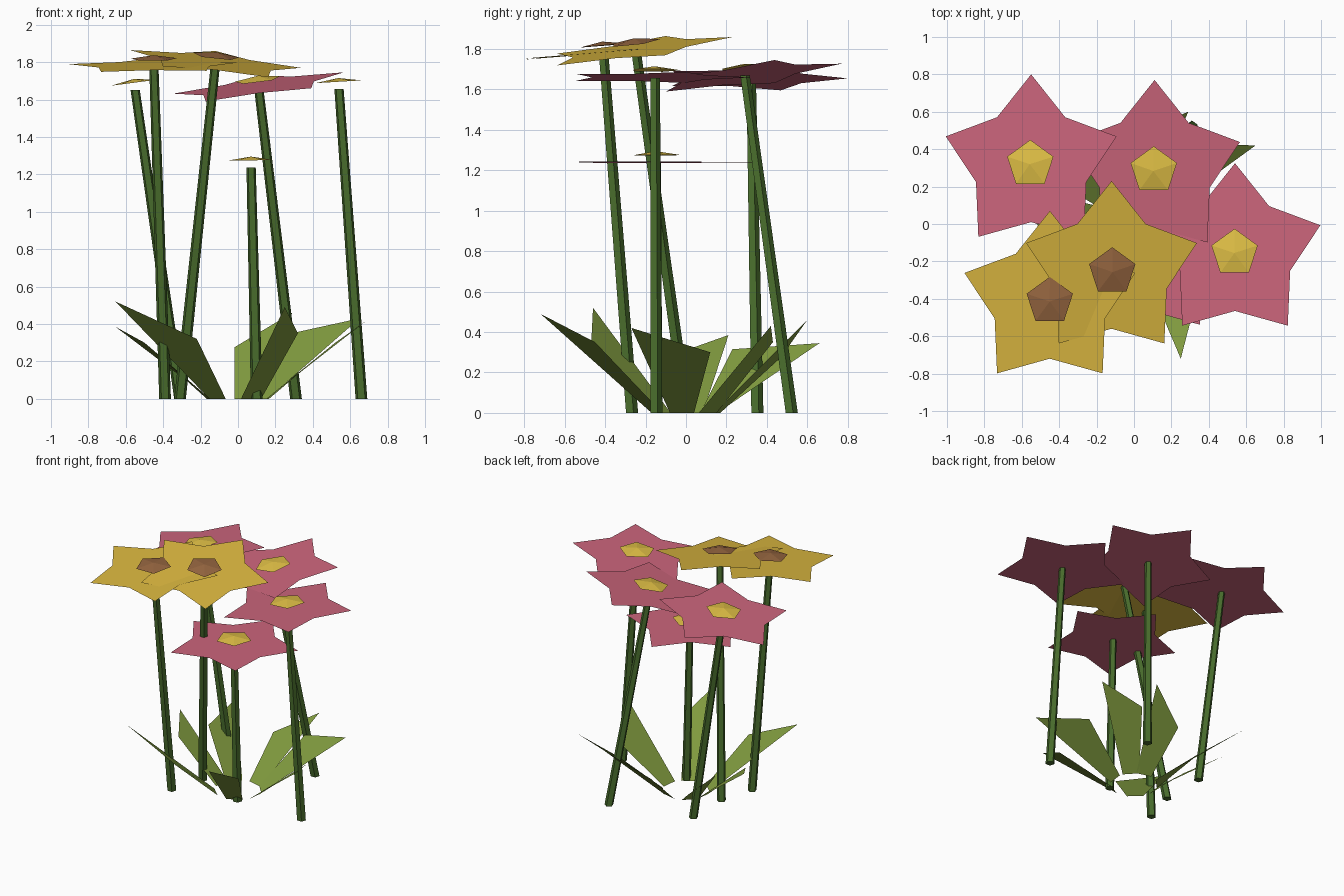
import bpy, math
from mathutils import Vector

if "Cube" in bpy.data.objects:
    bpy.data.objects.remove(bpy.data.objects["Cube"])


def material(name, rgb):
    m = bpy.data.materials.new(name)
    m.diffuse_color = (*rgb, 1)
    m.use_nodes = True
    m.node_tree.nodes["Principled BSDF"].inputs["Base Color"].default_value = m.diffuse_color
    return m


PINK = material("pink", (0.60, 0.13, 0.20))
GOLD = material("gold", (0.70, 0.47, 0.05))
BROWN = material("brown", (0.30, 0.13, 0.05))
YELLOW = material("yellow", (0.74, 0.52, 0.06))
STEM = material("stem_green", (0.065, 0.15, 0.025))
LEAF = material("leaf_green", (0.22, 0.33, 0.05))


def add(name, verts, faces, mat):
    me = bpy.data.meshes.new(name)
    me.from_pydata([tuple(v) for v in verts], [], faces)
    me.materials.append(mat)
    ob = bpy.data.objects.new(name, me)
    bpy.context.collection.objects.link(ob)
    return ob


def ring(n, radii, start=90):
    # n points around a circle, radii repeating in turn
    out = []
    for i in range(n):
        a = math.radians(start + 360 * i / n)
        r = radii[i % len(radii)]
        out.append((r * math.cos(a), r * math.sin(a)))
    return out


def flower(i, base, head, tilt, petal_mat, centre_mat):
    hx, hy, hz = head
    sx, sy = tilt

    def place(x, y, lift=0):
        return (hx + x - lift * sx, hy + y - lift * sy, hz + sx * x + sy * y + lift)

    # flat five-pointed bloom
    star = [place(x, y) for x, y in ring(10, (0.48, 0.31))]
    fan = [(k, (k + 1) % 10, 10) for k in range(10)]
    add(f"bloom_{i}", star + [place(0, 0)], fan, petal_mat)

    # shallow pentagonal centre just above the bloom
    disc = [place(x, y, 0.035) for x, y in ring(5, (0.13,))]
    fan = [(k, (k + 1) % 5, 5) for k in range(5)]
    add(f"bloom_centre_{i}", disc + [place(0, 0, 0.055)], fan, centre_mat)

    # leaning, tapering stem with level ends
    low = [(base[0] + x, base[1] + y, 0) for x, y in ring(5, (0.033,))]
    top = [(hx + x, hy + y, hz - 0.003) for x, y in ring(5, (0.026,))]
    sides = [(k, (k + 1) % 5, 5 + (k + 1) % 5, 5 + k) for k in range(5)]
    add(f"stem_{i}", low + top, sides + [(4, 3, 2, 1, 0), (5, 6, 7, 8, 9)], STEM)


# stem foot, bloom position, bloom slope in x and y
flowers = [
    ((-0.31, 0.35), (-0.55, 0.32, 1.655), (0.13, 0.0), PINK, YELLOW),
    ((0.31, 0.52), (0.11, 0.29, 1.671), (0.125, 0.118), PINK, YELLOW),
    ((0.66, -0.15), (0.54, -0.155, 1.66), (0.06, 0.0), PINK, YELLOW),
    ((0.10, -0.15), (0.07, -0.15, 1.24), (0.01, 0.0), PINK, YELLOW),
    ((-0.39, -0.27), (-0.45, -0.41, 1.782), (0.01, 0.08), GOLD, BROWN),
    ((-0.31, 0.0), (-0.12, -0.25, 1.798), (-0.104, 0.128), GOLD, BROWN),
]
for i, f in enumerate(flowers, 1):
    flower(i, *f)

# leaves: narrow foot, one shoulder and a skewed tip
leaves = [
    ((0.32, -0.45, 0.35), (0.25, -0.72, 0.49)),
    ((0.52, 0.12, 0.30), (0.69, -0.27, 0.42)),
    ((0.285, 0.43, 0.35), (0.65, 0.42, 0.43)),
    ((-0.02, 0.47, 0.275), (0.29, 0.60, 0.46)),
    ((-0.42, 0.23, 0.315), (-0.48, 0.66, 0.345)),
    ((-0.50, -0.03, 0.30), (-0.655, 0.21, 0.385)),
    ((-0.22, -0.47, 0.32), (-0.655, -0.46, 0.52)),
]
for i, (shoulder, tip) in enumerate(leaves, 1):
    out = Vector(shoulder) + Vector(tip)
    out.z = 0
    out.normalize()
    side = Vector((-out.y, out.x, 0)) * 0.06
    foot = out * 0.16
    add(f"leaf_{i}", [foot - side, tip, shoulder, foot + side], [(0, 1, 2, 3)], LEAF)
